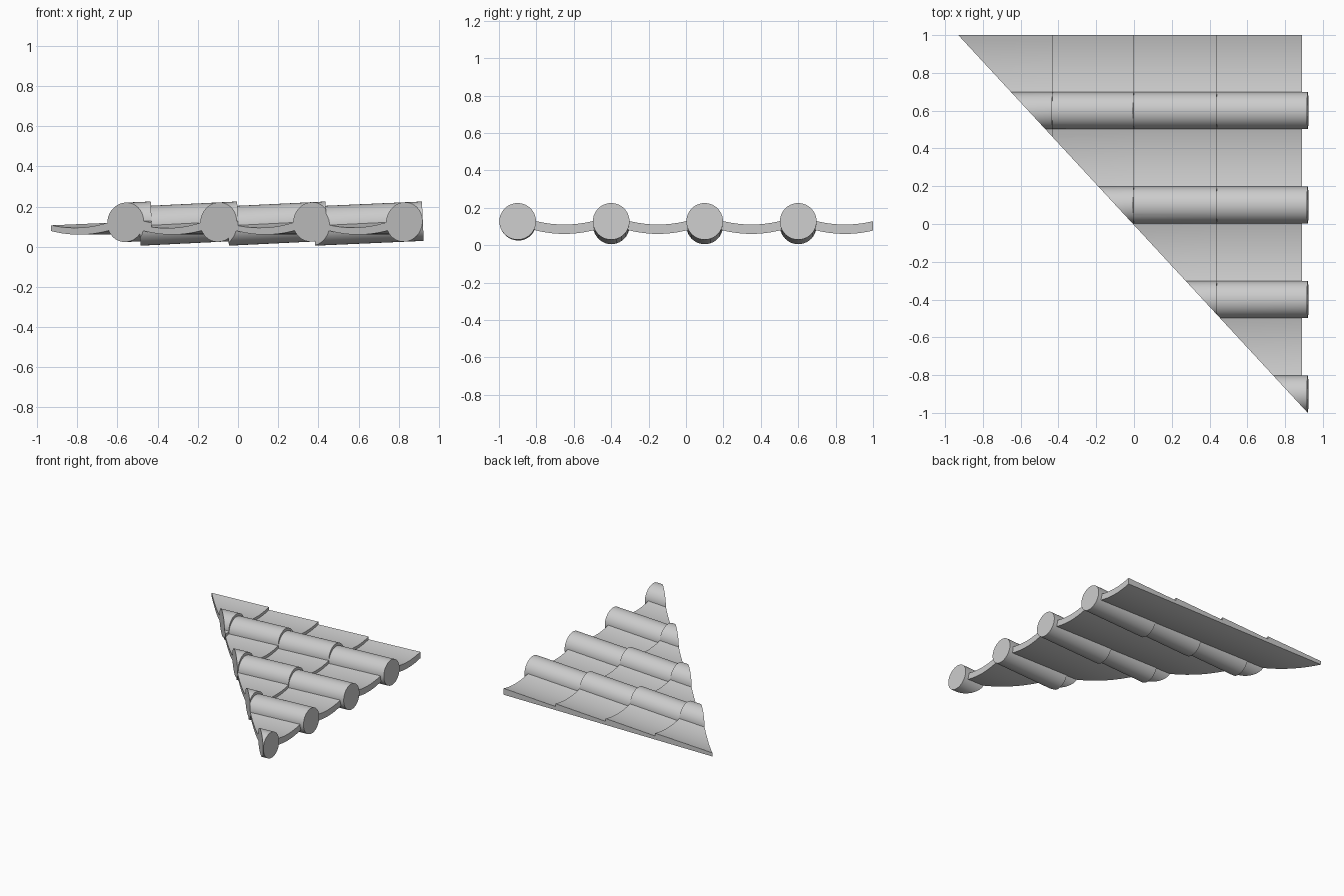
import bpy, bmesh, math
from mathutils import Vector

cube = bpy.data.objects.get("Cube")
if cube:
    bpy.data.objects.remove(cube, do_unlink=True)

clay = bpy.data.materials.new("plain_grey")
clay.use_nodes = True
clay.diffuse_color = (0.6, 0.6, 0.6, 1)
clay.node_tree.nodes["Principled BSDF"].inputs["Base Color"].default_value = (0.6, 0.6, 0.6, 1)

# Diagonal hip line that trims every tile
HIP_POINT = Vector((0.92, -1.0, 0))
HIP_NORMAL = Vector((-2.0, -1.85, 0)).normalized()


def loft(name, ring_a, ring_b):
    """Join two matching outlines into a solid and trim it along the hip."""
    bm = bmesh.new()
    a = [bm.verts.new(p) for p in ring_a]
    b = [bm.verts.new(p) for p in ring_b]
    n = len(a)
    for i in range(n):
        j = (i + 1) % n
        bm.faces.new((a[i], a[j], b[j], b[i]))
    bm.faces.new(a[::-1])
    bm.faces.new(b)
    bmesh.ops.recalc_face_normals(bm, faces=bm.faces)
    bmesh.ops.bisect_plane(bm, geom=bm.verts[:] + bm.edges[:] + bm.faces[:],
                           plane_co=HIP_POINT, plane_no=HIP_NORMAL, clear_outer=True)
    if bm.faces:
        open_edges = [e for e in bm.edges if e.is_boundary]
        if open_edges:
            bmesh.ops.holes_fill(bm, edges=open_edges, sides=0)
        bmesh.ops.recalc_face_normals(bm, faces=bm.faces)
        mesh = bpy.data.meshes.new(name)
        bm.to_mesh(mesh)
        obj = bpy.data.objects.new(name, mesh)
        bpy.context.collection.objects.link(obj)
        mesh.materials.append(clay)
        bpy.ops.object.select_all(action='DESELECT')
        obj.select_set(True)
        bpy.context.view_layer.objects.active = obj
        bpy.ops.object.shade_smooth_by_angle(angle=math.radians(35))
    bm.free()


def circle(x, y, z, lean, r=0.098, sides=40):
    angles = [2 * math.pi * i / sides for i in range(sides)]
    return [(x - lean * r * math.sin(t), y + r * math.cos(t), z + r * math.sin(t))
            for t in angles]


def pan_outline(x, y0, y1, middle, thick, steps=14):
    ys = [y0 + (y1 - y0) * i / steps for i in range(steps + 1)]
    low = [(x, y, 0.06 + 0.8 * (y - middle) ** 2) for y in ys]
    return low + [(x, y, z + thick) for x, y, z in reversed(low)]


ridges = (-0.9, -0.4, 0.1, 0.6)

# Round cover tiles, each tilted so its end laps over the next
for y in ridges:
    for x0, x1 in ((-1.0, -0.43), (-0.49, 0.0), (-0.05, 0.44), (0.38, 0.92)):
        loft("round_cover_tile", circle(x0, y, 0.103, 0.045), circle(x1, y, 0.127, 0.045))

# Sagging pan tiles, thin at the tucked end and thick at the exposed end
for y in ridges:
    for x0, x1 in ((-0.94, -0.43), (-0.43, 0.0), (0.0, 0.44), (0.44, 0.89)):
        y1 = min(y + 0.5, 1.0)
        loft("pan_tile", pan_outline(x0, y, y1, y + 0.25, 0.028),
             pan_outline(x1, y, y1, y + 0.25, 0.05))
